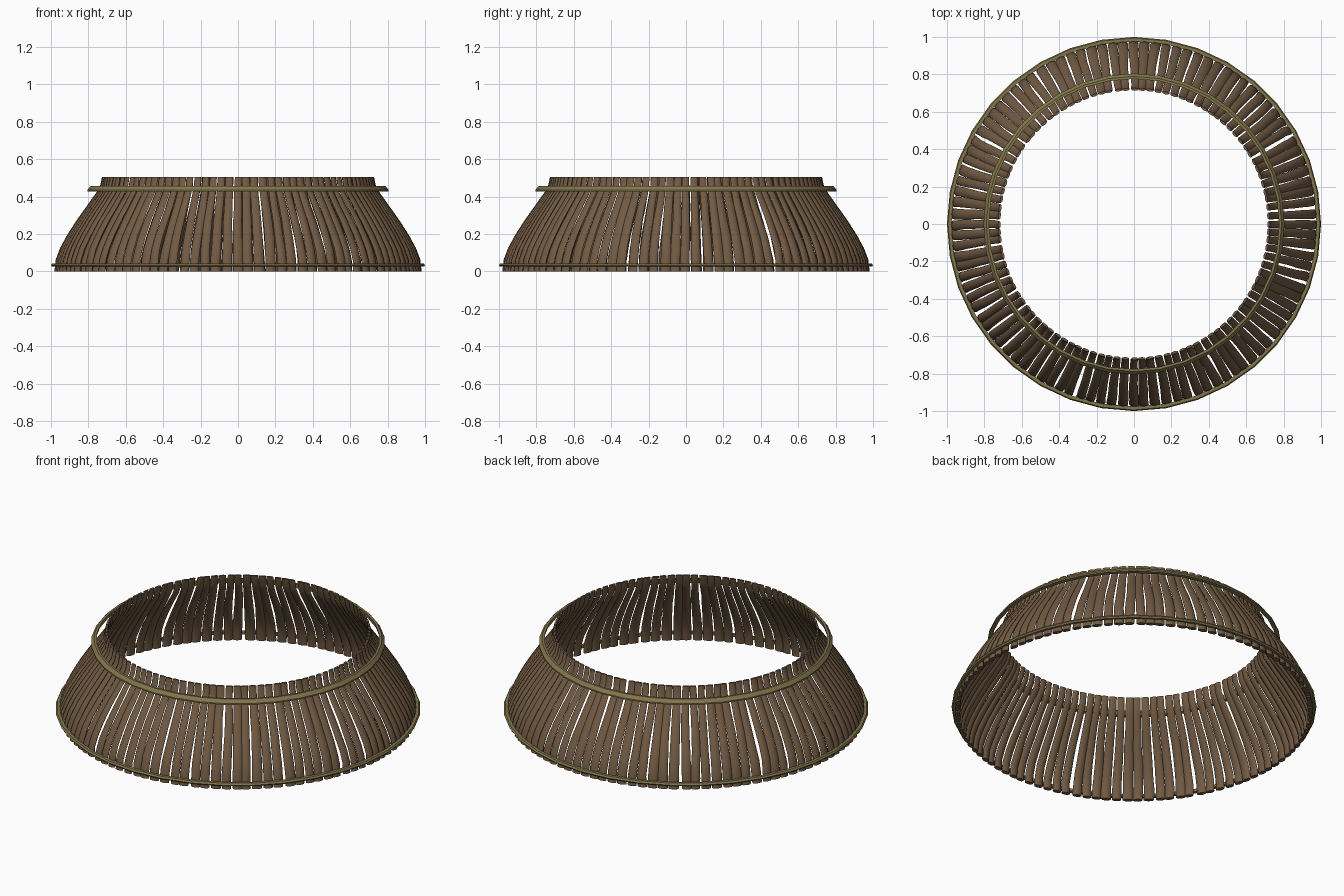
import bpy, bmesh, math, random

if "Cube" in bpy.data.objects:
    bpy.data.objects.remove(bpy.data.objects["Cube"])

random.seed(4)


def material(name, rgb):
    m = bpy.data.materials.new(name)
    m.diffuse_color = (*rgb, 1)
    m.use_nodes = True
    m.node_tree.nodes["Principled BSDF"].inputs["Base Color"].default_value = m.diffuse_color
    return m


REED = material("reed brown", (0.165, 0.102, 0.056))
HOOP = material("hoop olive", (0.23, 0.185, 0.075))


def finish(bm, name, mat, angle):
    bmesh.ops.recalc_face_normals(bm, faces=bm.faces)
    me = bpy.data.meshes.new(name)
    bm.to_mesh(me)
    bm.free()
    ob = bpy.data.objects.new(name, me)
    bpy.context.collection.objects.link(ob)
    me.materials.append(mat)
    bpy.ops.object.select_all(action='DESELECT')
    ob.select_set(True)
    bpy.context.view_layer.objects.active = ob
    bpy.ops.object.shade_smooth_by_angle(angle=math.radians(angle))
    return ob


def skin(bm, rings, closed):
    pairs = list(zip(rings, rings[1:]))
    if closed:
        pairs.append((rings[-1], rings[0]))
    for a, b in pairs:
        n = len(a)
        for i in range(n):
            j = (i + 1) % n
            bm.faces.new((a[i], a[j], b[j], b[i]))


# Reed skirt: flattened tapering reeds following one flared profile (radius, z)
PROFILE = [(0.968, 0.0), (0.962, 0.06), (0.94, 0.12), (0.903, 0.19),
           (0.853, 0.27), (0.797, 0.35), (0.752, 0.415), (0.731, 0.45), (0.720, 0.505)]
COUNT, SIDES = 104, 8
bm = bmesh.new()
for k in range(COUNT):
    ang = 2 * math.pi * (k + random.uniform(-0.1, 0.1)) / COUNT
    width = random.uniform(0.84, 1.0)
    bend = random.uniform(-0.005, 0.005)
    rings = []
    for n, (r, z) in enumerate(PROFILE):
        # profile direction gives the outward normal of the section
        p, q = PROFILE[max(n - 1, 0)], PROFILE[min(n + 1, len(PROFILE) - 1)]
        dr, dz = q[0] - p[0], q[1] - p[1]
        length = math.hypot(dr, dz)
        nr, nz = dz / length, -dr / length
        if n in (0, len(PROFILE) - 1):
            nr, nz = 1, 0
        half = math.pi * r / COUNT * width
        thick = 0.014 - 0.007 * z / 0.505
        a = ang + bend * math.sin(z * 9 + k) + random.uniform(-0.002, 0.002)
        ring = []
        for s in range(SIDES):
            t = 2 * math.pi * s / SIDES
            o, side = thick * math.cos(t), half * math.sin(t)
            rr = r + o * nr
            ring.append(bm.verts.new((rr * math.cos(a) - side * math.sin(a),
                                      rr * math.sin(a) + side * math.cos(a), z + o * nz)))
        rings.append(ring)
    skin(bm, rings, False)
    bm.faces.new(rings[0])
    bm.faces.new(rings[-1])
finish(bm, "reed_skirt", REED, 50)


# Binding hoops: small faceted sections swept round a polygon
def hoop(name, section, segments):
    bm = bmesh.new()
    rings = []
    for i in range(segments):
        a = 2 * math.pi * i / segments
        rings.append([bm.verts.new((r * math.cos(a), r * math.sin(a), z)) for r, z in section])
    skin(bm, rings, True)
    return finish(bm, name, HOOP, 30)


hoop("lower_hoop", [(0.976, 0.027), (0.994, 0.025), (1.0, 0.033), (0.994, 0.043), (0.976, 0.043)], 36)
hoop("upper_hoop", [(0.782, 0.428), (0.805, 0.428), (0.805, 0.436), (0.789, 0.456), (0.776, 0.456)], 36)
